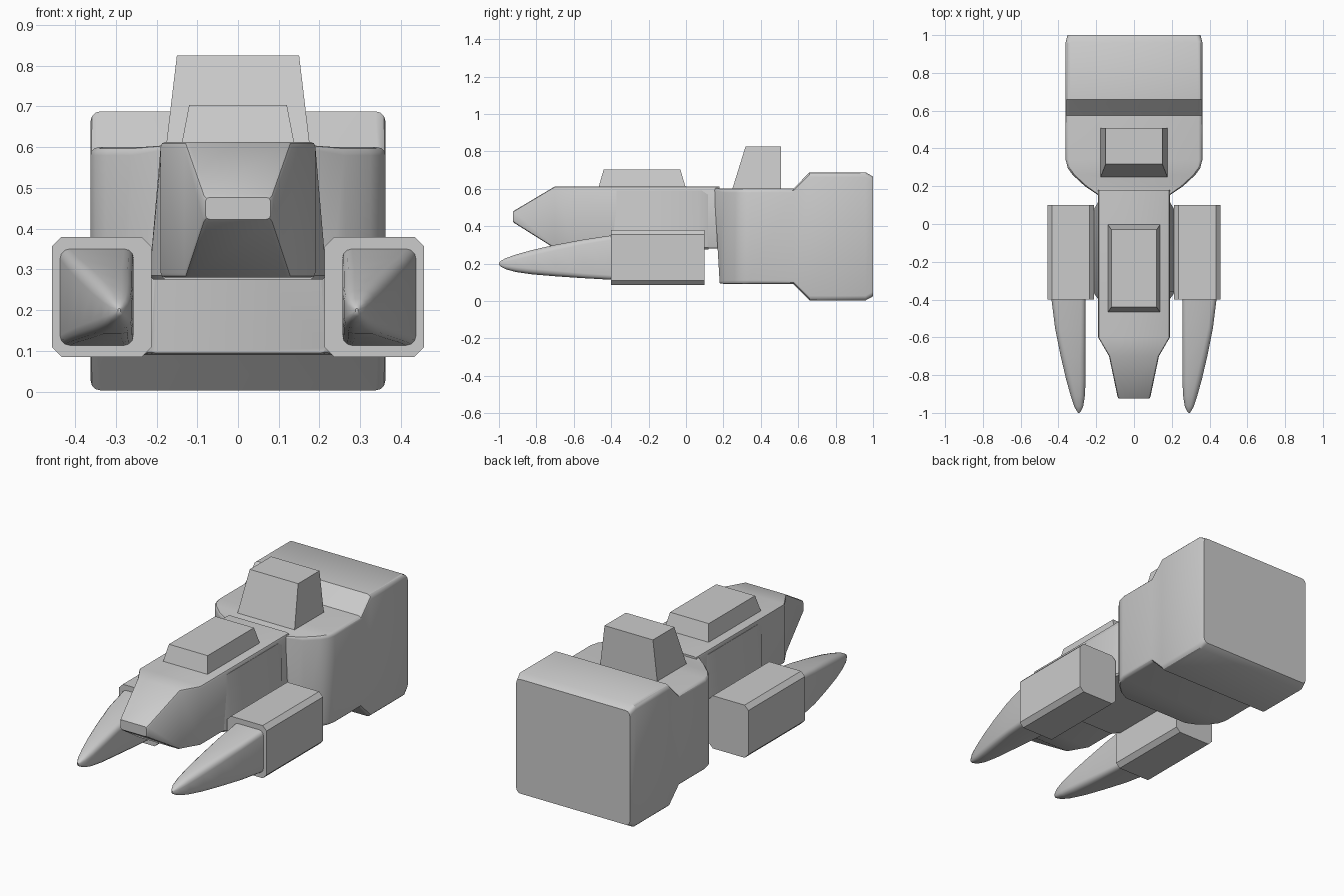
import bpy, bmesh, math


def ring(y, x0, x1, z0, z1, r, lean=0.0, flare=0.0, seg=1):
    """Rounded rectangle facing y; lean and flare shift the lower edge."""
    pts = []
    corners = [(x1 - r, z1 - r, 0), (x0 + r, z1 - r, 90),
               (x0 + r, z0 + r, 180), (x1 - r, z0 + r, 270)]
    for cx, cz, start in corners:
        for i in range(seg + 1):
            a = math.radians(start + 90 * i / seg)
            x, z = cx + r * math.cos(a), cz + r * math.sin(a)
            t = (z1 - z) / (z1 - z0)
            side = 1 if x > (x0 + x1) / 2 else -1
            pts.append((x + side * flare * t, y + lean * t, z))
    return pts


def skin(name, rings, mirror=False, angle=30):
    """Join closed rings of points into a capped solid."""
    bm = bmesh.new()
    loops = [[bm.verts.new(p) for p in r] for r in rings]
    n = len(loops[0])
    for a, b in zip(loops, loops[1:]):
        for i in range(n):
            j = (i + 1) % n
            bm.faces.new((a[i], a[j], b[j], b[i]))
    bm.faces.new(loops[0])
    bm.faces.new(loops[-1])
    bmesh.ops.recalc_face_normals(bm, faces=bm.faces)
    me = bpy.data.meshes.new(name)
    bm.to_mesh(me)
    bm.free()
    ob = bpy.data.objects.new(name, me)
    bpy.context.collection.objects.link(ob)
    if mirror:
        ob.modifiers.new("Mirror", 'MIRROR')
    bpy.ops.object.select_all(action='DESELECT')
    ob.select_set(True)
    bpy.context.view_layer.objects.active = ob
    bpy.ops.object.shade_smooth_by_angle(angle=math.radians(angle))
    return ob


def loft(name, sections, seg=1, **kw):
    return skin(name, [ring(*s, seg=seg) for s in sections], **kw)


def block(name, low, high):
    """Tapered block; low and high are (half width, y0, y1, z)."""
    return skin(name, [[(-w, a, z), (w, a, z), (w, b, z), (-w, b, z)]
                       for w, a, b, z in (low, high)])


# Rear engine hull with rounded shoulders and a larger stern
loft("rear_hull", [
    (0.15, -0.185, 0.185, 0.095, 0.605, 0.012, 0.03, 0.03),
    (0.20, -0.26, 0.26, 0.09, 0.60, 0.02, 0.01, 0.01),
    (0.26, -0.325, 0.325, 0.09, 0.60, 0.02),
    (0.295, -0.35, 0.35, 0.09, 0.60, 0.02),
    (0.34, -0.362, 0.362, 0.09, 0.60, 0.02),
    (0.575, -0.362, 0.362, 0.09, 0.60, 0.02),
    (0.66, -0.362, 0.362, 0.003, 0.688, 0.025),
    (0.96, -0.362, 0.362, 0.003, 0.688, 0.025),
    (1.00, -0.352, 0.352, 0.025, 0.665, 0.025)], seg=3)

# Forward fuselage and wedge nose
loft("front_fuselage", [
    (0.18, -0.19, 0.19, 0.28, 0.613, 0.012),
    (-0.60, -0.19, 0.19, 0.28, 0.613, 0.012),
    (-0.70, -0.132, 0.132, 0.28, 0.613, 0.012),
    (-0.915, -0.087, 0.087, 0.415, 0.485, 0.012),
    (-0.925, -0.08, 0.08, 0.423, 0.477, 0.01)], seg=2)

# Flared saddle joining the fuselage to the side pods
loft("pod_saddle", [
    (-0.40, -0.188, 0.188, 0.275, 0.60, 0.01),
    (-0.36, -0.19, 0.19, 0.275, 0.60, 0.01, 0, 0.028),
    (0.07, -0.19, 0.19, 0.275, 0.60, 0.01, 0, 0.028),
    (0.12, -0.188, 0.188, 0.275, 0.60, 0.01)])

# Raised deck panel and bridge tower
block("deck_panel", (0.14, -0.47, 0.0, 0.60), (0.12, -0.44, -0.03, 0.703))
block("bridge_tower", (0.178, 0.245, 0.507, 0.59), (0.15, 0.318, 0.507, 0.825))

# Side pods
loft("side_pod", [(-0.40, 0.212, 0.457, 0.085, 0.38, 0.024),
                  (0.10, 0.212, 0.457, 0.085, 0.38, 0.024)], mirror=True)

# Curved prongs on the front of the pods
loft("pod_prong", [
    (-0.39, 0.256, 0.438, 0.113, 0.352, 0.024),
    (-0.55, 0.256, 0.418, 0.122, 0.328, 0.026),
    (-0.70, 0.256, 0.388, 0.132, 0.300, 0.030),
    (-0.82, 0.256, 0.360, 0.142, 0.273, 0.030),
    (-0.91, 0.260, 0.335, 0.155, 0.248, 0.026),
    (-0.965, 0.269, 0.317, 0.170, 0.228, 0.018),
    (-0.992, 0.281, 0.302, 0.185, 0.213, 0.009),
    (-1.00, 0.288, 0.295, 0.195, 0.204, 0.003)], seg=3, mirror=True, angle=40)
